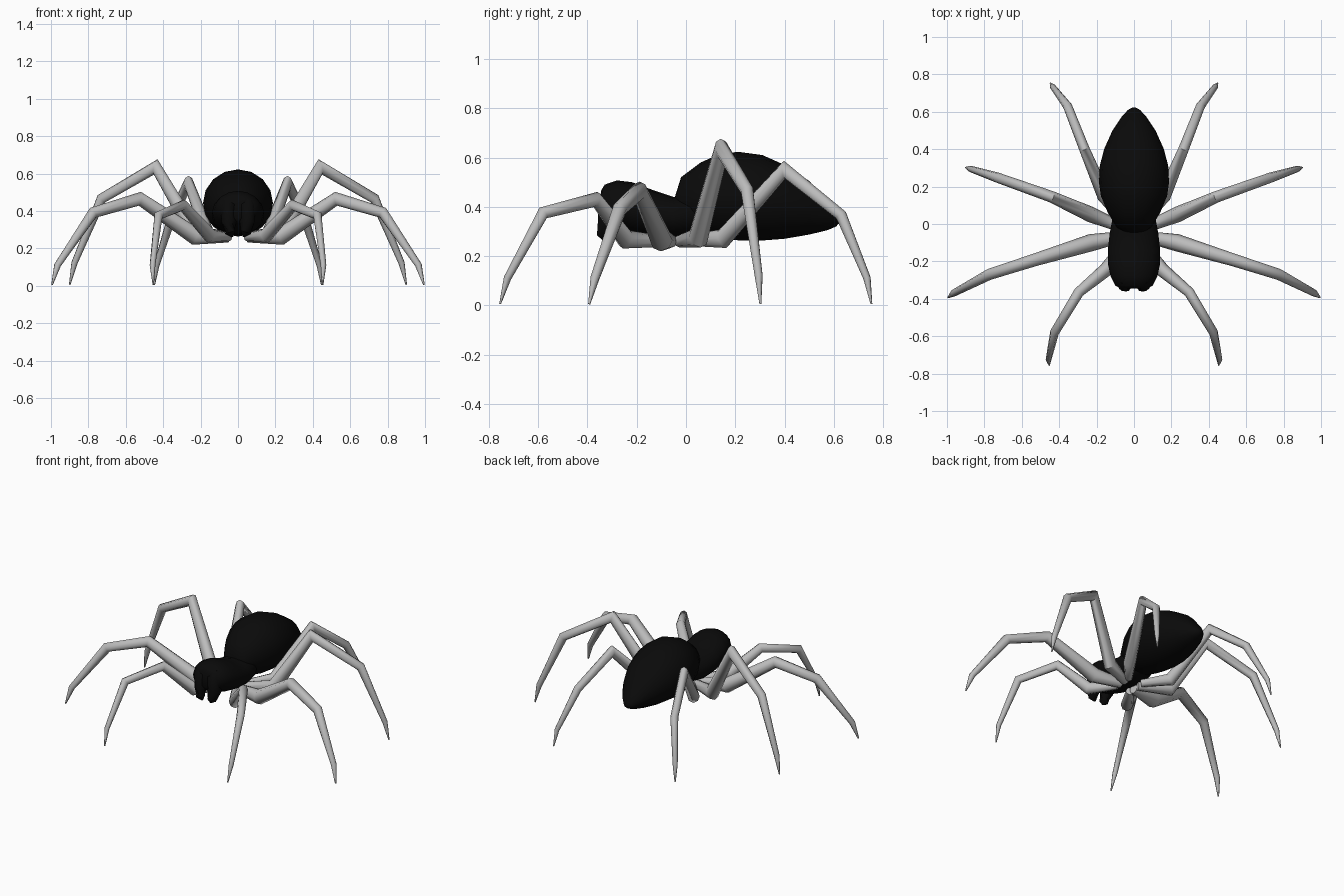
import bpy, bmesh, math
from mathutils import Vector

cube = bpy.data.objects.get("Cube")
if cube:
    bpy.data.objects.remove(cube, do_unlink=True)


def material(name, color):
    m = bpy.data.materials.new(name)
    m.use_nodes = True
    m.diffuse_color = color
    m.node_tree.nodes["Principled BSDF"].inputs["Base Color"].default_value = color
    return m


black = material("body black", (0.003, 0.003, 0.003, 1))
grey = material("leg grey", (0.5, 0.5, 0.5, 1))


def skin_rings(name, rings, mat, angle):
    """Bridge a list of point rings into a closed, smooth-shaded object."""
    bm = bmesh.new()
    loops = [[bm.verts.new(p) for p in ring] for ring in rings]
    n = len(loops[0])
    for a, b in zip(loops, loops[1:]):
        for i in range(n):
            j = (i + 1) % n
            bm.faces.new((a[i], a[j], b[j], b[i]))
    bm.faces.new(loops[0])
    bm.faces.new(loops[-1])
    bmesh.ops.recalc_face_normals(bm, faces=bm.faces)
    mesh = bpy.data.meshes.new(name)
    bm.to_mesh(mesh)
    bm.free()
    mesh.materials.append(mat)
    obj = bpy.data.objects.new(name, mesh)
    bpy.context.collection.objects.link(obj)
    bpy.ops.object.select_all(action="DESELECT")
    obj.select_set(True)
    bpy.context.view_layer.objects.active = obj
    bpy.ops.object.shade_smooth_by_angle(angle=math.radians(angle))
    return obj


def circle(n):
    return [(math.cos(math.tau * i / n), math.sin(math.tau * i / n)) for i in range(n)]


def body(name, sections):
    """Loft elliptical sections (y, half width, bottom z, top z)."""
    rings = [[(w * c, y, (lo + hi) / 2 + (hi - lo) / 2 * s) for c, s in circle(16)]
             for y, w, lo, hi in sections]
    return skin_rings(name, rings, black, 50)


def tube(name, points, radii, mat, sides=8):
    """Tapered tube with mitred joints along a path."""
    pts = [Vector(p) for p in points]
    rings = []
    for i, (p, r) in enumerate(zip(pts, radii)):
        t_in = (p - pts[max(i - 1, 0)]).normalized()
        t_out = (pts[min(i + 1, len(pts) - 1)] - p).normalized()
        t = (t_in + t_out).normalized()
        side = t.cross(Vector((0, 0, 1))).normalized()
        up = side.cross(t)
        stretch = 1 / max(t.dot(t_out if t_out.length else t_in), 0.7)
        rings.append([p + side * (c * r) + up * (s * r * stretch) for c, s in circle(sides)])
    return skin_rings(name, rings, mat, 50)


# Abdomen and head section
body("abdomen", [
    (-0.045, 0.05, 0.37, 0.44), (-0.02, 0.09, 0.33, 0.52), (0.06, 0.14, 0.29, 0.58),
    (0.15, 0.177, 0.27, 0.62), (0.22, 0.187, 0.263, 0.622), (0.31, 0.183, 0.263, 0.61),
    (0.40, 0.16, 0.27, 0.57), (0.50, 0.115, 0.287, 0.505), (0.575, 0.065, 0.305, 0.42),
    (0.61, 0.032, 0.32, 0.37), (0.622, 0.01, 0.335, 0.35)])
body("head_section", [
    (-0.345, 0.07, 0.36, 0.465), (-0.33, 0.10, 0.335, 0.49), (-0.28, 0.125, 0.31, 0.507),
    (-0.22, 0.138, 0.29, 0.50), (-0.14, 0.14, 0.275, 0.47), (-0.05, 0.13, 0.27, 0.44),
    (0.03, 0.115, 0.28, 0.45), (0.10, 0.07, 0.30, 0.43)])

# Leg paths on the left side, from the hip to the tip
legs = {
    "front_leg": [(0.05, -0.10, 0.26), (0.15, -0.245, 0.268), (0.295, -0.365, 0.43),
                  (0.425, -0.58, 0.375), (0.457, -0.725, 0.11), (0.453, -0.755, 0.005)],
    "second_leg": [(0.05, -0.065, 0.26), (0.23, -0.10, 0.265), (0.525, -0.19, 0.465),
                   (0.775, -0.27, 0.39), (0.965, -0.37, 0.11), (0.994, -0.393, 0.005)],
    "third_leg": [(0.05, -0.025, 0.26), (0.23, 0.05, 0.275), (0.44, 0.145, 0.635),
                  (0.73, 0.248, 0.465), (0.875, 0.295, 0.12), (0.9, 0.302, 0.005)],
    "back_leg": [(0.05, 0.01, 0.265), (0.16, 0.15, 0.27), (0.265, 0.40, 0.55),
                 (0.355, 0.63, 0.365), (0.435, 0.735, 0.11), (0.447, 0.753, 0.005)],
}
thickness = {"front_leg": 0.9, "second_leg": 1.1, "third_leg": 1.0, "back_leg": 0.9}
for side, sx in (("left", 1), ("right", -1)):
    for name, path in legs.items():
        radii = [thickness[name] * r for r in (0.026, 0.042, 0.031, 0.027, 0.017, 0.004)]
        tube(f"{side}_{name}", [(sx * x, y, z) for x, y, z in path], radii, grey)
    # Jaw with a fang hanging at the front of the head
    tube(f"{side}_jaw", [(sx * 0.05, -0.30, 0.47), (sx * 0.05, -0.316, 0.43),
                         (sx * 0.048, -0.318, 0.34), (sx * 0.042, -0.335, 0.285),
                         (sx * 0.03, -0.33, 0.262)],
         (0.025, 0.043, 0.043, 0.027, 0.006), black)
